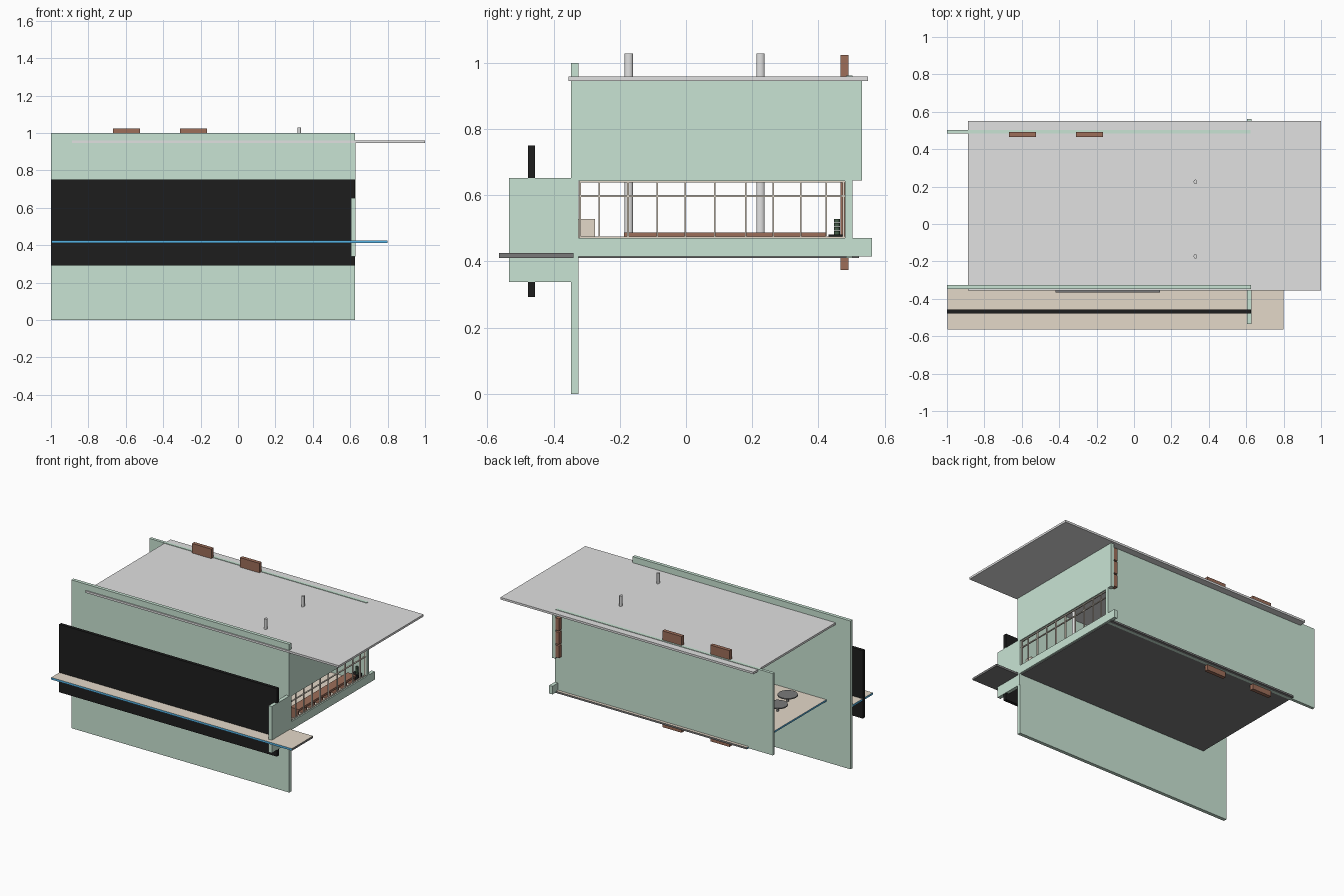
import bpy, bmesh, math

if "Cube" in bpy.data.objects:
    bpy.data.objects.remove(bpy.data.objects["Cube"])


def mat(name, r, g, b):
    m = bpy.data.materials.new(name)
    lin = [((c / 255 + 0.055) / 1.055) ** 2.4 for c in (r, g, b)]
    m.diffuse_color = (*lin, 1)
    m.use_nodes = True
    m.node_tree.nodes["Principled BSDF"].inputs["Base Color"].default_value = m.diffuse_color
    return m


GREEN = mat("pale_green", 201, 228, 212)
GREY = mat("light_grey", 225, 225, 225)
TAN = mat("tan", 228, 217, 201)
BLACK = mat("black", 29, 29, 29)
BRICK = mat("brick_brown", 157, 110, 90)
BLUE = mat("edge_blue", 90, 188, 240)
DARK = mat("dark_grey", 122, 122, 122)
LEAF = mat("leaf_green", 70, 94, 74)


def finish(bm, name, *mats):
    me = bpy.data.meshes.new(name)
    bm.to_mesh(me)
    bm.free()
    ob = bpy.data.objects.new(name, me)
    bpy.context.collection.objects.link(ob)
    for m in mats:
        me.materials.append(m)
    return ob


def box(name, x, y, z, *mats):
    """Box from (min, max) ranges."""
    bm = bmesh.new()
    bmesh.ops.create_cube(bm, size=1)
    for v in bm.verts:
        v.co = [r[0] if c < 0 else r[1] for c, r in zip(v.co, (x, y, z))]
    return finish(bm, name, *mats)


def cyl(name, c, rx, ry, z, m, n=24):
    bm = bmesh.new()
    bmesh.ops.create_cone(bm, cap_ends=True, segments=n, radius1=1, radius2=1, depth=1)
    for v in bm.verts:
        v.co = (c[0] + v.co.x * rx, c[1] + v.co.y * ry, z[0] if v.co.z < 0 else z[1])
    ob = finish(bm, name, m)
    for p in ob.data.polygons:
        p.use_smooth = abs(p.normal.z) < 0.5
    return ob


def slab(name, x, y, z):
    """Deck: tan top, blue front and left edges, dark elsewhere."""
    ob = box(name, x, y, z, TAN, BLUE, DARK)
    for p in ob.data.polygons:
        n = p.normal
        p.material_index = 0 if n.z > 0.5 else 1 if n.y < -0.5 or n.x < -0.5 else 2
    return ob


# Long walls
box("front_wall", (-1, 0.626), (-0.348, -0.325), (0, 1), GREEN)
box("back_wall", (-1, 0.622), (0.483, 0.503), (0.41, 0.962), GREEN)

# Right end wall: one outline with a window opening bridged by the back wall
outline = [(-0.535, 0.338), (-0.326, 0.338), (-0.326, 0.415), (0.562, 0.415), (0.562, 0.47),
           (0.503, 0.47), (0.503, 0.645), (0.532, 0.645), (0.532, 0.95), (-0.347, 0.95),
           (-0.347, 0.652), (-0.535, 0.652)]
hole = [(-0.325, 0.47), (0.48, 0.47), (0.48, 0.643), (-0.325, 0.643)]
bm = bmesh.new()
edges = []
for loop in (outline, hole):
    vs = [bm.verts.new((0.603, y, z)) for y, z in loop]
    edges += [bm.edges.new((vs[i], vs[(i + 1) % len(vs)])) for i in range(len(vs))]
bmesh.ops.triangle_fill(bm, edges=edges, use_beauty=True)
ext = bmesh.ops.extrude_face_region(bm, geom=bm.faces[:])
for v in ext["geom"]:
    if isinstance(v, bmesh.types.BMVert):
        v.co.x = 0.627
bmesh.ops.recalc_face_normals(bm, faces=bm.faces[:])
finish(bm, "end_wall", GREEN)

# Roof, floor, balcony and black screen
box("roof", (-0.888, 1), (-0.355, 0.55), (0.945, 0.959), GREY)
slab("floor", (-0.82, 0.615), (-0.326, 0.523), (0.41, 0.422))
slab("balcony", (-0.998, 0.798), (-0.565, -0.34), (0.411, 0.425))
box("black_screen", (-1, 0.626), (-0.478, -0.456), (0.292, 0.75), BLACK)
box("balcony_window", (-0.42, 0.14), (-0.365, -0.347), (0.43, 0.62), DARK)

# Brick piers through floor and roof, and brick stack on the back corner
for i, x in enumerate((-0.597, -0.239)):
    box(f"brick_pier_{i}", (x - 0.072, x + 0.072), (0.466, 0.491), (0.374, 1.023), BRICK)
for i in range(3):
    z = 0.655 + i * 0.092
    box(f"corner_brick_{i}", (0.575, 0.603), (0.503, 0.532), (z, z + 0.082), BRICK)

# Round columns
for i, y in enumerate((-0.173, 0.225)):
    cyl(f"column_{i}", (0.328, y), 0.009, 0.0125, (0.42, 1.028), GREY)

# Window frame and mullions
X = (0.609, 0.618)
for i, z in enumerate((0.47, 0.595, 0.638)):
    box(f"window_rail_{i}", X, (-0.323, 0.48), (z, z + 0.005), TAN)
for i, y in enumerate((-0.32, -0.262, -0.175, -0.087, -0.002, 0.087, 0.18, 0.264, 0.347, 0.424, 0.476)):
    box(f"mullion_{i}", X, (y - 0.0025, y + 0.0025), (0.47, 0.643), TAN)

# Interior: open-framed bench, counter, round tables, potted plant
box("bench_seat", (0.52, 0.585), (-0.188, 0.424), (0.474, 0.488), BRICK)
for i in range(8):
    y = -0.184 + i * 0.0858
    box(f"bench_leg_{i}", (0.525, 0.58), (y - 0.004, y + 0.004), (0.422, 0.475), BRICK)
box("counter", (0.35, 0.58), (-0.325, -0.275), (0.422, 0.528), TAN)
for i, (x, y) in enumerate(((-0.64, -0.17), (-0.67, -0.02))):
    cyl(f"table_top_{i}", (x, y), 0.062, 0.062, (0.462, 0.469), DARK)
    cyl(f"table_leg_{i}", (x, y), 0.008, 0.008, (0.422, 0.463), DARK, 12)
box("planter", (0.54, 0.595), (0.43, 0.474), (0.422, 0.482), BLACK)
for i in range(4):
    z = 0.482 + i * 0.012
    cyl(f"plant_{i}", (0.568, 0.456), 0.009, 0.009, (z, z + 0.01), LEAF, 8)
